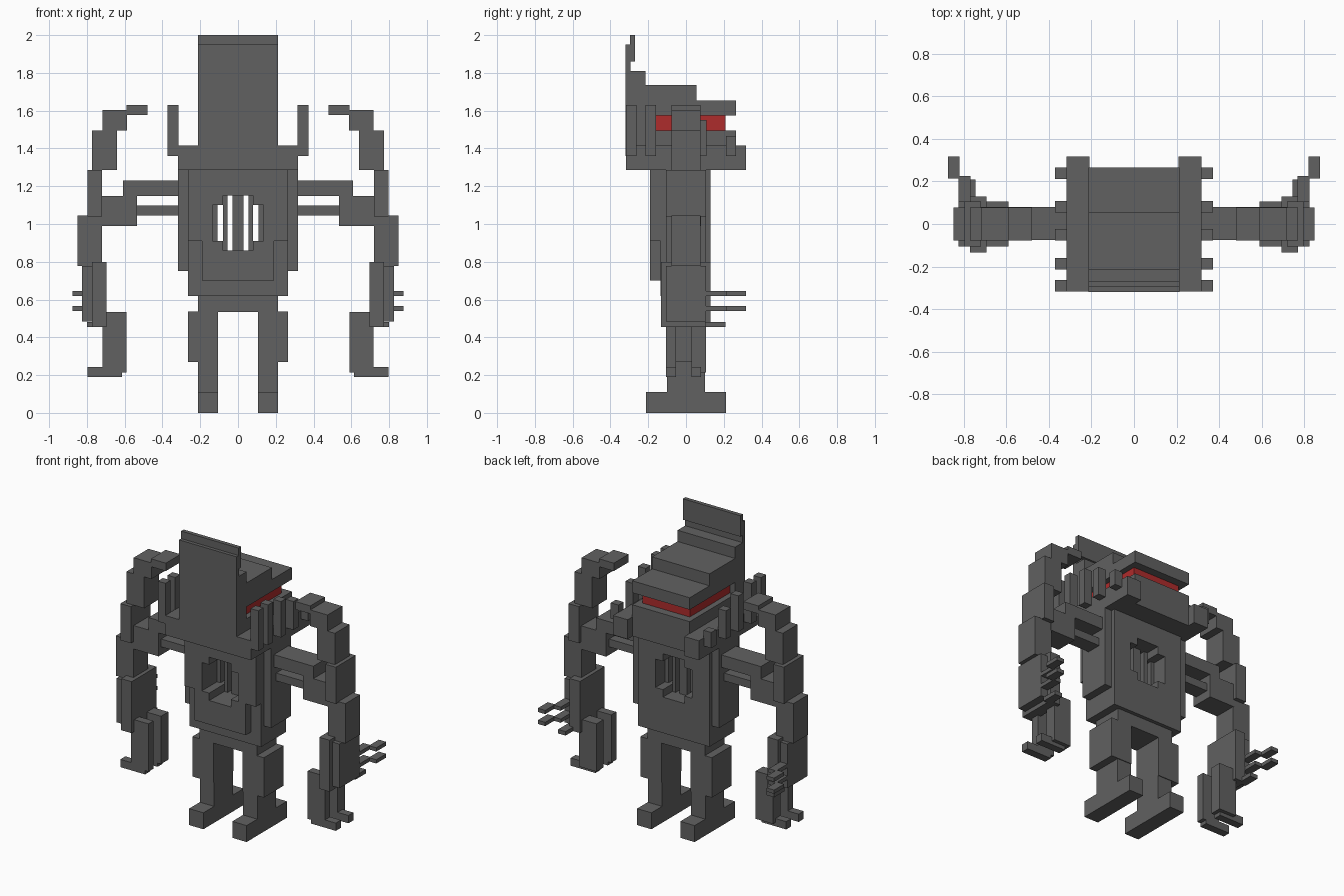
import bpy, bmesh
from mathutils import Vector


def material(name, rgb):
    m = bpy.data.materials.new(name)
    m.diffuse_color = (*rgb, 1)
    return m


GREY = material("dark grey metal", (0.12, 0.12, 0.12))
RED = material("visor red", (0.42, 0.025, 0.025))


def finish(bm, name, mat, mirror):
    bmesh.ops.recalc_face_normals(bm, faces=bm.faces)
    me = bpy.data.meshes.new(name)
    bm.to_mesh(me)
    bm.free()
    me.materials.append(mat)
    ob = bpy.data.objects.new(name, me)
    bpy.context.collection.objects.link(ob)
    if mirror:
        mod = ob.modifiers.new("mirror", "MIRROR")
        mod.use_mirror_merge = False
    return ob


def blocks(name, boxes, mat=GREY, mirror=False):
    """Boxes given as (x0, x1, y0, y1, z0, z1), joined in one object."""
    bm = bmesh.new()
    for x0, x1, y0, y1, z0, z1 in boxes:
        vs = bmesh.ops.create_cube(bm, size=1)["verts"]
        for v in vs:
            v.co = Vector((x0 if v.co.x < 0 else x1,
                           y0 if v.co.y < 0 else y1,
                           z0 if v.co.z < 0 else z1))
    return finish(bm, name, mat, mirror)


def extrude(name, points, axis, a, b):
    """Profile extruded along y (points are x, z) or along x (points are y, z)."""
    bm = bmesh.new()
    if axis == "y":
        vs = [bm.verts.new((p, a, q)) for p, q in points]
        move = (0, b - a, 0)
    else:
        vs = [bm.verts.new((a, p, q)) for p, q in points]
        move = (b - a, 0, 0)
    f = bm.faces.new(vs)
    r = bmesh.ops.extrude_face_region(bm, geom=[f])
    bmesh.ops.translate(bm, vec=move,
                        verts=[g for g in r["geom"] if isinstance(g, bmesh.types.BMVert)])
    return finish(bm, name, GREY, False)


# Head: stepped crest above, jaw below, recessed red visor between
extrude("head_crest", [(-0.32, 1.36), (-0.215, 1.36), (-0.215, 1.575), (0.265, 1.575),
                       (0.265, 1.655), (0.055, 1.655), (0.055, 1.735), (-0.215, 1.735),
                       (-0.215, 1.81), (-0.295, 1.81), (-0.295, 1.86), (-0.27, 1.86),
                       (-0.27, 2.0), (-0.297, 2.0), (-0.297, 1.95), (-0.32, 1.95)],
        "x", -0.213, 0.213)
blocks("jaw", [(-0.213, 0.213, -0.215, 0.265, 1.285, 1.495)])
blocks("visor", [(-0.175, 0.175, -0.215, 0.21, 1.495, 1.575)], RED)

# Collar with a row of side spikes
blocks("collar", [(-0.22, 0.22, -0.318, 0.2, 1.285, 1.36)])
blocks("collar_side", [(0.21, 0.318, -0.318, 0.318, 1.285, 1.415)], mirror=True)
blocks("collar_spike", [(0.315, 0.372, y - 0.027, y + 0.027, 1.36, top)
                        for y, top in [(-0.29, 1.63), (-0.187, 1.63), (-0.05, 1.60),
                                       (0.082, 1.55), (0.238, 1.465)]], mirror=True)

# Torso with a stepped opening right through it
core = blocks("torso", [(-0.265, 0.265, -0.135, 0.13, 0.62, 1.285)])
chest = extrude("chest_plate", [(-0.19, 0.70), (0.19, 0.70), (0.19, 0.91), (0.265, 0.91),
                                (0.265, 1.285), (-0.265, 1.285), (-0.265, 0.91),
                                (-0.19, 0.91)], "y", -0.19, -0.135)
cutter = extrude("opening_cutter", [(-0.08, 0.86), (0.08, 0.86), (0.08, 0.91), (0.135, 0.91),
                                    (0.135, 1.1), (0.08, 1.1), (0.08, 1.15), (-0.08, 1.15),
                                    (-0.08, 1.1), (-0.135, 1.1), (-0.135, 0.91),
                                    (-0.08, 0.91)], "y", -0.4, 0.4)
cutter.hide_render = True
cutter.hide_viewport = True
for ob in (core, chest):
    mod = ob.modifiers.new("opening", "BOOLEAN")
    mod.operation = "DIFFERENCE"
    mod.solver = "EXACT"
    mod.object = cutter
blocks("torso_bar", [(-0.028, 0.028, -0.03, 0.03, 0.86, 1.15)])
blocks("torso_side_bar", [(0.055, 0.08, -0.03, 0.03, 0.86, 1.15),
                          (0.108, 0.135, -0.03, 0.03, 0.91, 1.1)], mirror=True)
blocks("torso_side", [(0.265, 0.318, -0.105, 0.105, 0.75, 1.285)], mirror=True)
blocks("hips", [(-0.213, 0.213, -0.105, 0.105, 0.535, 0.62)])

# Legs
blocks("thigh", [(0.107, 0.265, -0.105, 0.105, 0.27, 0.537)], mirror=True)
blocks("shin", [(0.107, 0.213, -0.1, 0.1, 0.11, 0.27)], mirror=True)
blocks("foot", [(0.107, 0.213, -0.213, 0.213, 0, 0.11)], mirror=True)

# Arms
blocks("shoulder_bar", [(0.318, 0.61, -0.075, 0.08, 1.147, 1.23),
                        (0.318, 0.535, -0.05, 0.05, 1.045, 1.097)], mirror=True)
blocks("elbow", [(0.535, 0.725, -0.075, 0.08, 0.99, 1.147)], mirror=True)
blocks("shoulder_horn", [(0.72, 0.798, -0.105, 0.105, 1.04, 1.285),
                         (0.64, 0.772, -0.078, 0.078, 1.285, 1.495),
                         (0.587, 0.718, -0.078, 0.078, 1.495, 1.603),
                         (0.48, 0.59, -0.078, 0.078, 1.577, 1.63)], mirror=True)
blocks("upper_arm", [(0.72, 0.85, -0.078, 0.078, 0.778, 1.045)], mirror=True)
blocks("forearm", [(0.695, 0.772, -0.133, 0.13, 0.455, 0.80),
                   (0.72, 0.825, -0.105, 0.105, 0.483, 0.778)], mirror=True)

# Two-fingered hand and forearm blades
blocks("finger", [b for y0, y1 in [(-0.105, -0.052), (0.028, 0.105)]
                  for b in [(0.59, 0.718, y0, y1, 0.215, 0.535),
                            (0.615, 0.798, y0, min(y1, 0.08), 0.19, 0.242)]], mirror=True)
blocks("blade", [b for z in (0.54, 0.62)
                 for b in [(0.77, 0.825, 0.1, 0.225, z, z + 0.025),
                           (0.82, 0.875, 0.213, 0.318, z, z + 0.025)]]
       + [(0.745, 0.8, 0.1, 0.21, 0.455, 0.482)], mirror=True)
